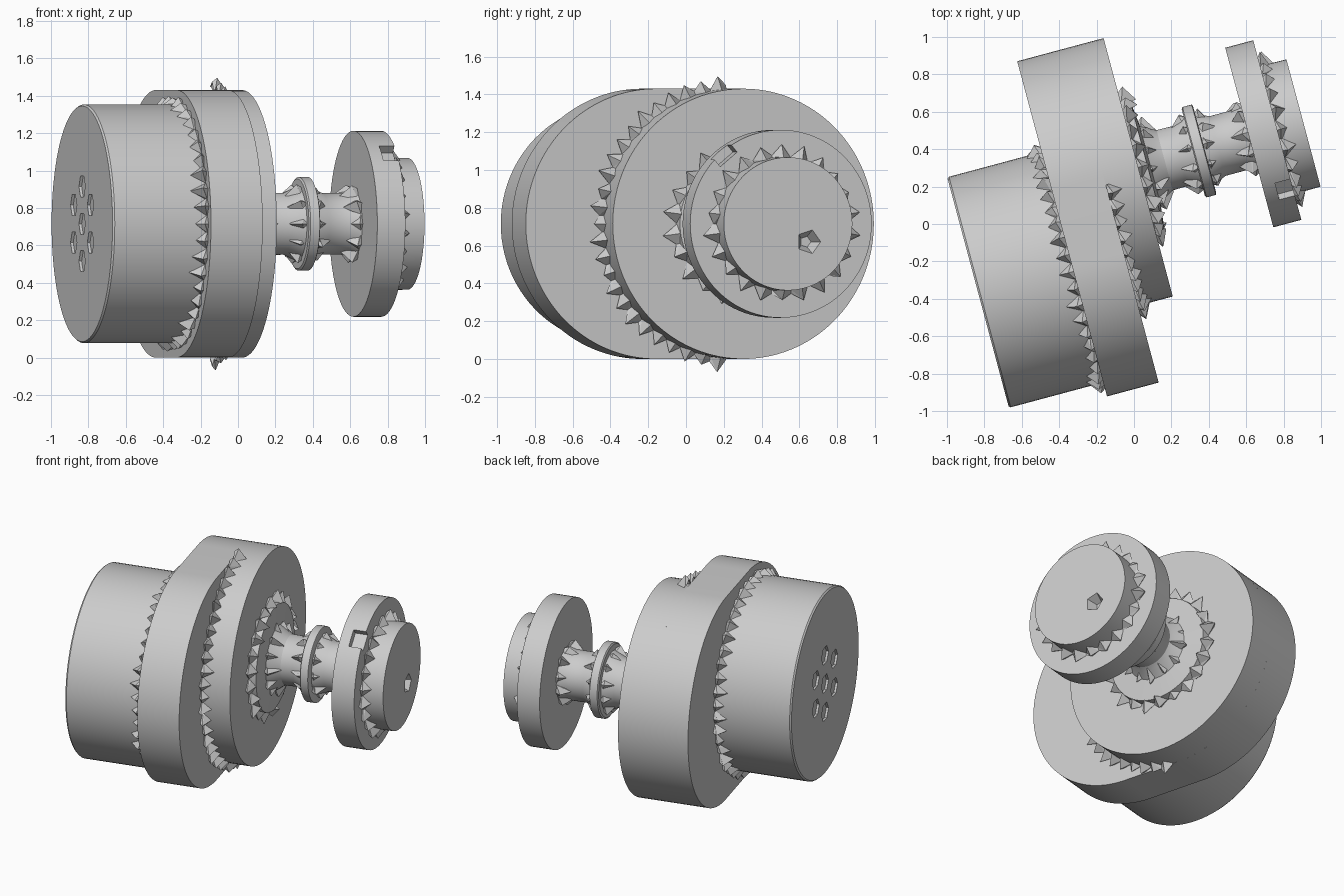
import bpy, bmesh, math, random
from mathutils import Matrix

if "Cube" in bpy.data.objects:
    bpy.data.objects.remove(bpy.data.objects["Cube"])

random.seed(4)
TILT = math.radians(15)          # the whole shaft axis is turned 15 degrees in plan
ZC = 0.715                       # axis height
V_MAIN, V_PIN = 0.287, -0.138    # main axis and eccentric axis offsets


def finish(name, bm, smooth=True):
    bmesh.ops.recalc_face_normals(bm, faces=bm.faces)
    me = bpy.data.meshes.new(name)
    bm.to_mesh(me)
    bm.free()
    ob = bpy.data.objects.new(name, me)
    bpy.context.collection.objects.link(ob)
    ob.rotation_euler.z = TILT
    if smooth:
        bpy.ops.object.select_all(action='DESELECT')
        ob.select_set(True)
        bpy.context.view_layer.objects.active = ob
        bpy.ops.object.shade_smooth_by_angle(angle=math.radians(30))
    return ob


def pt(u, v, r, a):
    return (u, v + r * math.cos(a), ZC + r * math.sin(a))


def lathe(name, profile, v, n=96):
    """Closed solid turned round the axis at offset v; profile is (u, radius)."""
    bm = bmesh.new()
    rings = [[bm.verts.new(pt(u, v, r, math.tau * i / n)) for i in range(n)] for u, r in profile]
    for a, b in zip(rings, rings[1:]):
        for i in range(n):
            j = (i + 1) % n
            bm.faces.new((a[i], a[j], b[j], b[i]))
    bm.faces.new(rings[0])
    bm.faces.new(rings[-1])
    return finish(name, bm)


def burrs(name, u, v, r, height, reach, n, a0=0.0, a1=math.tau):
    """Jagged fillet in the corner between a cylinder and a flat face."""
    bm = bmesh.new()
    top, foot, root = [], [], []
    for i in range(n + 1):
        a = a0 + (a1 - a0) * i / n
        k = random.uniform(0.55, 1.0) if i % 2 else random.uniform(0.0, 0.25)
        q = random.uniform(0.55, 1.0) if i % 2 else random.uniform(0.0, 0.3)
        top.append(bm.verts.new(pt(u + height * k, v, r - 0.002, a)))
        foot.append(bm.verts.new(pt(u + height * k * 0.35, v, r + reach * q, a)))
        root.append(bm.verts.new(pt(u, v, r + reach * q * 0.7, a)))
    for i in range(n):
        for p, q in ((top, foot), (foot, root)):
            bm.faces.new((p[i], p[i + 1], q[i + 1]))
            bm.faces.new((p[i], q[i + 1], q[i]))
    return finish(name, bm, False)


def cut(target, cutter):
    cutter.hide_render = True
    cutter.hide_viewport = True
    m = target.modifiers.new("cut", 'BOOLEAN')
    m.operation = 'DIFFERENCE'
    m.solver = 'EXACT'
    m.object = cutter


# Crank web: stadium joining the eccentric and main discs
bm = bmesh.new()
R, N = 0.715, 64
outline = [(V_MAIN, -math.pi / 2 + math.pi * i / N) for i in range(N + 1)]
outline += [(V_PIN, math.pi / 2 + math.pi * i / N) for i in range(N + 1)]
face = bm.faces.new([bm.verts.new(pt(-0.378, v, R, a)) for v, a in outline])
ext = bmesh.ops.extrude_face_region(bm, geom=[face])["geom"]
bmesh.ops.translate(bm, vec=(0.286, 0, 0), verts=[g for g in ext if isinstance(g, bmesh.types.BMVert)])
if not face.is_valid or len(bm.faces) < len(outline) + 2:
    bm.faces.new([w for w in bm.verts if abs(w.co.x + 0.378) < 1e-5][:len(outline)])
finish("crank_web", bm)

# Large turned bodies
pin = lathe("eccentric_drum", [(-0.9, 0.63), (-0.89, 0.638), (-0.37, 0.638)], V_PIN)
lathe("main_disc", [(-0.10, R), (0.1, R)], V_MAIN)
lathe("hub_boss", [(0.09, 0.37), (0.15, 0.36), (0.165, 0.22), (0.22, 0.18), (0.25, 0.165)], V_MAIN)

# Shaft with collar
lathe("shaft", [(0.1, 0.17), (0.33, 0.165), (0.405, 0.20), (0.46, 0.20), (0.54, 0.165),
                (0.66, 0.165), (0.73, 0.19)], V_MAIN)
lathe("shaft_collar", [(0.405, 0.24), (0.412, 0.25), (0.463, 0.25), (0.468, 0.24)], V_MAIN)

# End flange and cap
flange = lathe("end_flange", [(0.715, 0.497), (0.87, 0.497)], V_MAIN)
cap = lathe("end_cap", [(0.86, 0.355), (1.015, 0.352)], V_MAIN)

# Jagged fillets in the corners
burrs("drum_burrs", -0.378, V_PIN, 0.638, -0.09, 0.065, 90)
burrs("web_burrs", -0.092, V_MAIN, R, 0.085, 0.09, 50, math.pi * 0.52, math.pi * 1.48)
burrs("hub_burrs", 0.1, V_MAIN, 0.36, 0.085, 0.09, 44)
burrs("shaft_root_burrs", 0.155, V_MAIN, 0.17, 0.10, 0.10, 26)
burrs("collar_burrs_inner", 0.407, V_MAIN, 0.165, -0.10, 0.07, 22)
burrs("collar_burrs_outer", 0.466, V_MAIN, 0.165, 0.10, 0.07, 22)
burrs("flange_burrs_inner", 0.717, V_MAIN, 0.165, -0.10, 0.07, 22)
burrs("flange_burrs_outer", 0.87, V_MAIN, 0.353, 0.08, 0.085, 44)

# Shallow pits in the drum face
bm = bmesh.new()
for i in range(7):
    r, a = (0.2, math.tau * (i + 0.5) / 6) if i < 6 else (0.0, 0.0)
    M = Matrix.Translation(pt(-0.9, V_PIN, r, a)) @ Matrix.Rotation(math.pi / 2, 4, 'Y')
    bmesh.ops.create_cone(bm, cap_ends=True, segments=6, radius1=0.065, radius2=0.065, depth=0.03, matrix=M)
cut(pin, finish("drum_pit_cutter", bm, False))

# Centre mark in the cap face
bm = bmesh.new()
M = Matrix.Translation((1.0, 0.40, 0.62)) @ Matrix.Rotation(math.pi / 2, 4, 'Y')
bmesh.ops.create_cone(bm, cap_ends=True, segments=5, radius1=0.03, radius2=0.085, depth=0.1, matrix=M)
cut(cap, finish("cap_pit_cutter", bm, False))

# Notch in the flange rim
bm = bmesh.new()
M = Matrix.Translation(pt(0.87, V_MAIN, 0.5, math.radians(130))) @ Matrix.Rotation(math.radians(130), 4, 'X')
bmesh.ops.create_cube(bm, size=1, matrix=M @ Matrix.Diagonal((0.17, 0.11, 0.12, 1)))
cut(flange, finish("flange_notch_cutter", bm, False))
